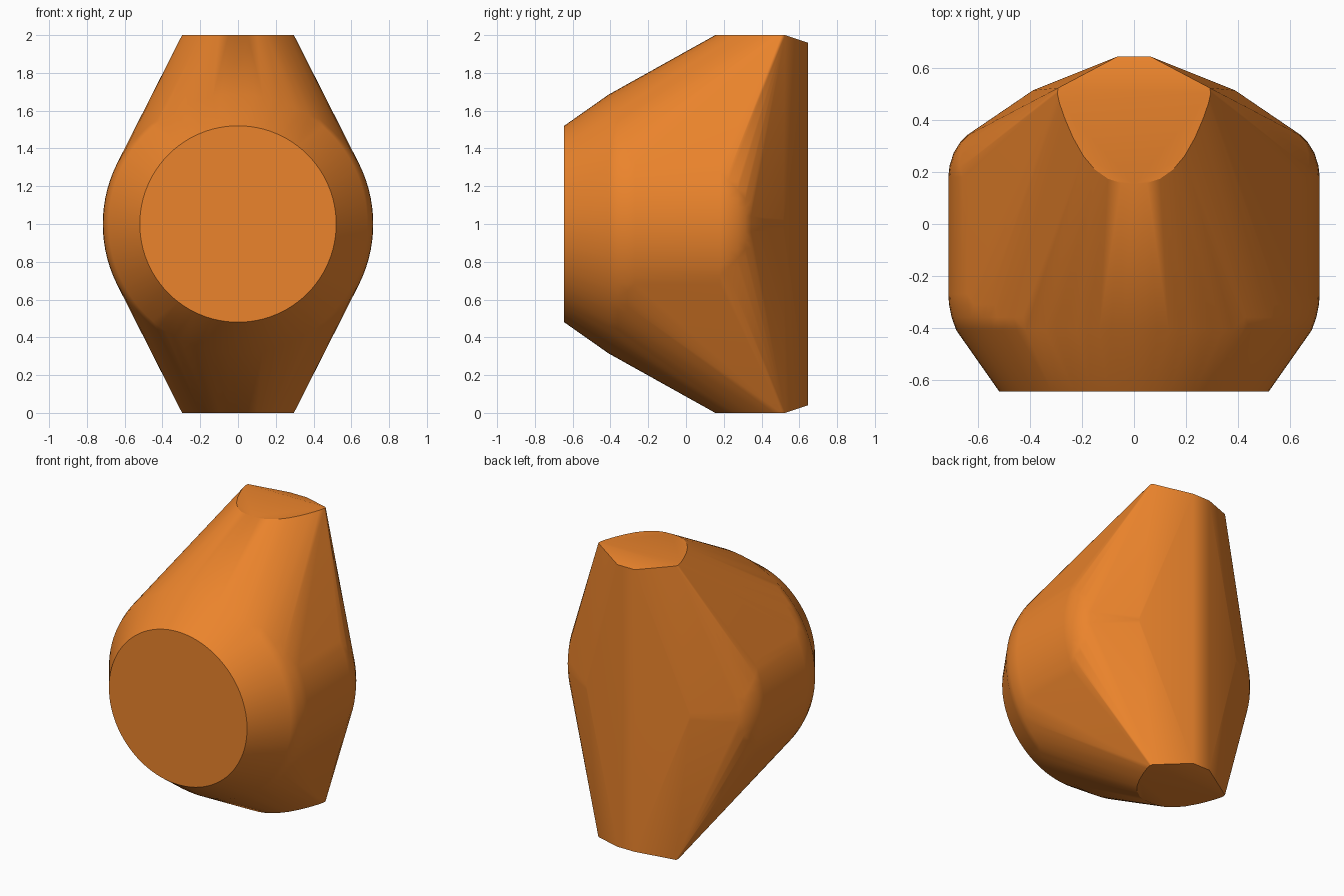
import bpy, bmesh, math

if "Cube" in bpy.data.objects:
    bpy.data.objects.remove(bpy.data.objects["Cube"])

pts = []

# Round drum lying along y: (radius, y) rings about the axis z = 1
rings = [(0.52, -0.645), (0.685, -0.41), (0.703, -0.36), (0.713, -0.31), (0.716, -0.27),
         (0.716, 0.18), (0.711, 0.225), (0.695, 0.275), (0.67, 0.315), (0.64, 0.345), (0.39, 0.515)]
SEG = 96
for r, y in rings:
    for i in range(SEG):
        a = 2 * math.pi * i / SEG
        pts.append((r * math.cos(a), y, 1 + r * math.sin(a)))

# Flat end outlines (half, mirrored in x), as height from the middle
end = [(0.0, 0.155, 1), (0.05, 0.158, 1), (0.10, 0.174, 1), (0.15, 0.209, 1),
       (0.195, 0.262, 1), (0.235, 0.333, 1), (0.266, 0.405, 1), (0.287, 0.465, 1),
       (0.296, 0.505, 1), (0.292, 0.525, 1), (0.065, 0.645, 0.96)]
for x, y, h in end:
    for sx in (-1, 1):
        for sz in (-1, 1):
            pts.append((sx * x, y, 1 + sz * h))

# Skin around everything
bm = bmesh.new()
for p in pts:
    bm.verts.new(p)
bmesh.ops.remove_doubles(bm, verts=bm.verts[:], dist=1e-5)
res = bmesh.ops.convex_hull(bm, input=bm.verts[:])
loose = [v for v in bm.verts if not v.link_faces]
bmesh.ops.delete(bm, geom=loose, context='VERTS')
bmesh.ops.dissolve_limit(bm, angle_limit=math.radians(0.2), verts=bm.verts[:], edges=bm.edges[:])
bmesh.ops.recalc_face_normals(bm, faces=bm.faces[:])
mesh = bpy.data.meshes.new("rounded_body")
bm.to_mesh(mesh)
bm.free()

body = bpy.data.objects.new("rounded_body", mesh)
bpy.context.collection.objects.link(body)
mat = bpy.data.materials.new("orange")
mat.diffuse_color = (0.83, 0.23, 0.025, 1)
mat.use_nodes = True
mat.node_tree.nodes["Principled BSDF"].inputs["Base Color"].default_value = mat.diffuse_color
mesh.materials.append(mat)

# Smooth shading with crisp end faces
bpy.context.view_layer.objects.active = body
body.select_set(True)
bpy.ops.object.shade_smooth_by_angle(angle=math.radians(30))
wn = body.modifiers.new("weighted", 'WEIGHTED_NORMAL')
wn.keep_sharp = True
